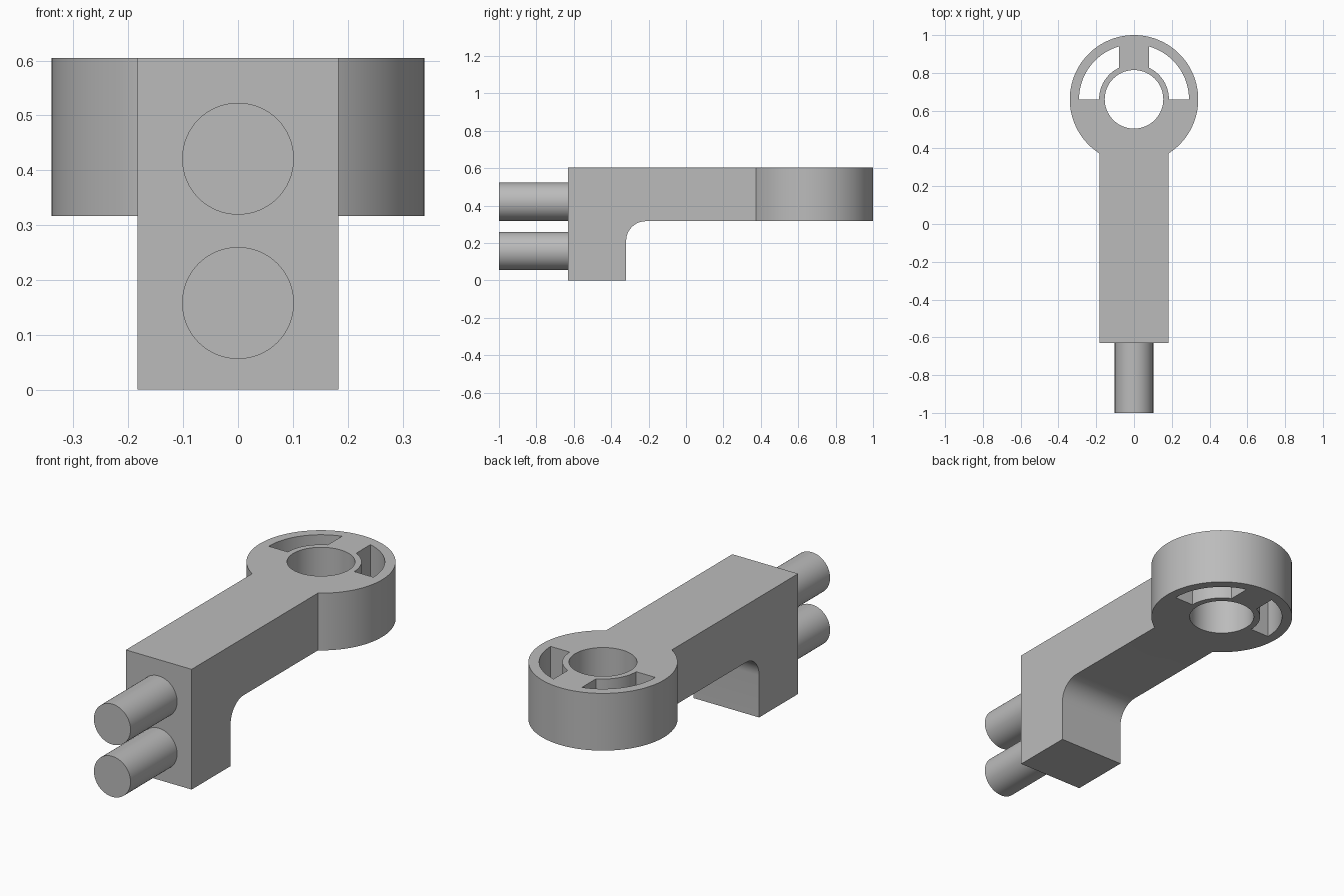
import bpy, bmesh
from math import sin, cos, pi, asin, acos
from mathutils import Matrix, Vector

if "Cube" in bpy.data.objects:
    bpy.data.objects.remove(bpy.data.objects["Cube"], do_unlink=True)

grey = bpy.data.materials.new("plain grey")
grey.use_nodes = True
grey.diffuse_color = (0.5, 0.5, 0.5, 1)
grey.node_tree.nodes["Principled BSDF"].inputs["Base Color"].default_value = grey.diffuse_color

TOP, UNDER = 0.605, 0.317      # arm and ring heights
HALF = 0.183                   # half width of the arm
EYE_Y, EYE_R = 0.66, 0.34      # ring centre and radius
HOLE_R = 0.155


def arc(cx, cy, r, a0, a1, n):
    return [(cx + r * cos(a0 + (a1 - a0) * i / n),
             cy + r * sin(a0 + (a1 - a0) * i / n)) for i in range(n + 1)]


def extrude(name, points, to_3d, move):
    """Extrude a flat profile, placed by to_3d, along the vector move."""
    bm = bmesh.new()
    face = bm.faces.new([bm.verts.new(to_3d(u, v)) for u, v in points])
    ext = bmesh.ops.extrude_face_region(bm, geom=[face], use_keep_orig=True)
    new = [g for g in ext["geom"] if isinstance(g, bmesh.types.BMVert)]
    bmesh.ops.translate(bm, verts=new, vec=Vector(move))
    bmesh.ops.recalc_face_normals(bm, faces=bm.faces)
    mesh = bpy.data.meshes.new(name)
    bm.to_mesh(mesh)
    bm.free()
    mesh.materials.append(grey)
    obj = bpy.data.objects.new(name, mesh)
    bpy.context.collection.objects.link(obj)
    return obj


def upright(name, points, z0, z1):
    return extrude(name, points, lambda x, y: (x, y, z0), (0, 0, z1 - z0))


def circle(cx, cy, r, n):
    return arc(cx, cy, r, 0, 2 * pi, n)[:-1]


def select(obj):
    bpy.ops.object.select_all(action="DESELECT")
    obj.select_set(True)
    bpy.context.view_layer.objects.active = obj


def combine(obj, other, operation):
    mod = obj.modifiers.new(operation.lower(), "BOOLEAN")
    mod.operation, mod.object, mod.solver = operation, other, "EXACT"
    select(obj)
    bpy.ops.object.modifier_apply(modifier=mod.name)
    bpy.data.objects.remove(other, do_unlink=True)


# Arm with a downturned front block and a rounded inner corner
fillet = 0.105
side = [(-0.63, 0), (-0.32, 0)]
side += arc(-0.32 + fillet, UNDER - fillet, fillet, pi, pi / 2, 12)
side += [(EYE_Y, UNDER), (EYE_Y, TOP), (-0.63, TOP)]
body = extrude("arm_with_ring", side, lambda y, z: (-HALF, y, z), (2 * HALF, 0, 0))

# Ring at the back end, bored through
combine(body, upright("ring", circle(0, EYE_Y, EYE_R, 96), UNDER, TOP), "UNION")
combine(body, upright("bore", circle(0, EYE_Y, HOLE_R, 72), 0.2, 0.8), "DIFFERENCE")

# Two mirrored slots behind the bore, either side of the centre web
inner, outer, web = 0.185, 0.291, 0.079
slot = arc(0, EYE_Y, outer, 0, acos(web / outer), 20)
slot += arc(0, EYE_Y, inner, acos(web / inner), 0, 16)
for s in (1, -1):
    cutter = upright("slot", [(s * x, y) for x, y in slot], 0.2, 0.8)
    combine(body, cutter, "DIFFERENCE")

# Two round pegs on the front
parts = [body]
for name, z in (("upper_peg", 0.421), ("lower_peg", 0.158)):
    parts.append(extrude(name, circle(0, z, 0.102, 64),
                         lambda x, h: (x, -1, h), (0, 0.38, 0)))

for obj in parts:
    select(obj)
    bpy.ops.object.shade_smooth_by_angle(angle=pi / 6)
